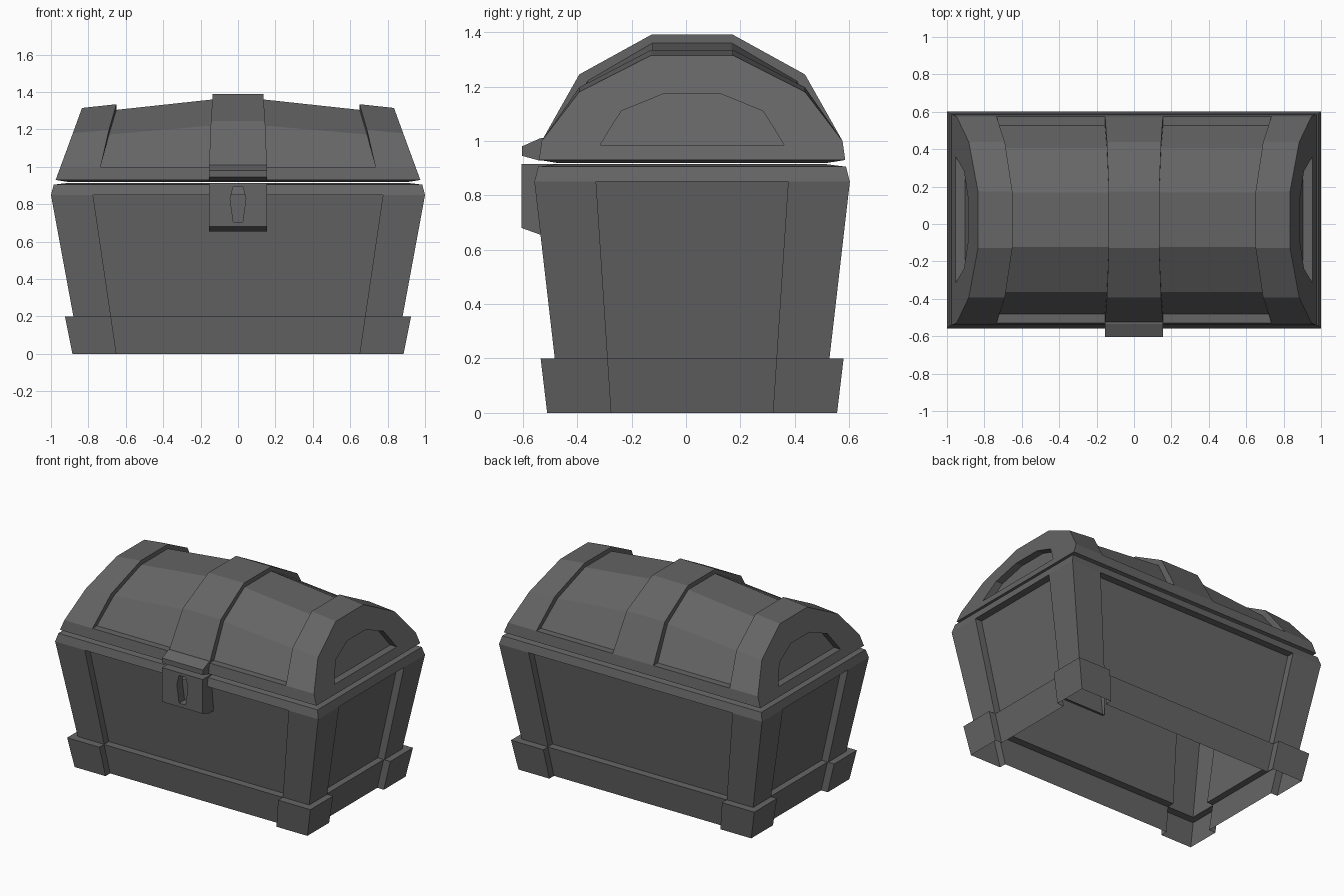
import bpy, bmesh
from mathutils import Vector

if "Cube" in bpy.data.objects:
    bpy.data.objects.remove(bpy.data.objects["Cube"], do_unlink=True)

grey = bpy.data.materials.new("dark_grey")
grey.use_nodes = True
COLOR = (0.13, 0.13, 0.13, 1)
grey.diffuse_color = COLOR
grey.node_tree.nodes["Principled BSDF"].inputs["Base Color"].default_value = COLOR

MID_Y = 0.0225  # the chest sits slightly back because the lock sticks out
DEPTH = 0.05    # depth of the recessed panels


def strip(bm, a, b):
    """Quads between two chains of points."""
    for i in range(len(a) - 1):
        pts = []
        for p in (a[i], a[i + 1], b[i + 1], b[i]):
            if all((Vector(p) - Vector(q)).length > 1e-5 for q in pts):
                pts.append(p)
        if len(pts) > 2:
            bm.faces.new([bm.verts.new(p) for p in pts])


def fill(bm, pts):
    bm.faces.new([bm.verts.new(p) for p in pts])


def finish(bm, name, mirror_y=True, y=0.0, centre=(0, 0, 0.6)):
    """Weld, face outward, and mirror the part."""
    bmesh.ops.remove_doubles(bm, verts=bm.verts, dist=1e-4)
    bmesh.ops.recalc_face_normals(bm, faces=bm.faces)
    c = Vector(centre)
    far = max(bm.faces, key=lambda f: (f.calc_center_median() - c).length)
    if far.normal.dot(far.calc_center_median() - c) < 0:
        bmesh.ops.reverse_faces(bm, faces=bm.faces)
    mesh = bpy.data.meshes.new(name)
    bm.to_mesh(mesh)
    bm.free()
    mesh.materials.append(grey)
    obj = bpy.data.objects.new(name, mesh)
    obj.location.y = y
    bpy.context.collection.objects.link(obj)
    mod = obj.modifiers.new("mirror", 'MIRROR')
    mod.use_axis = (True, mirror_y, False)
    mod.use_clip = True


# Body: one quarter, lofted through stacked sections with recessed panels
def section(z, x, y, d=DEPTH):
    t = min(z, 0.85) / 0.85
    p, q = 0.65 + 0.125 * t, 0.297 + 0.056 * t
    return [(x - d, 0, z), (x - d, q, z), (x, q, z), (x, y, z),
            (p, y, z), (p, y - d, z), (0, y - d, z)]


bm = bmesh.new()
levels = [section(0, 0.885, 0.533), section(0.2, 0.925, 0.557),
          section(0.2, 0.88, 0.505), section(0.85, 1.0, 0.58),
          section(0.85, 1.0, 0.58, 0), section(0.905, 0.985, 0.566, 0),
          section(0.915, 0.9, 0.49, 0)]
for low, high in zip(levels, levels[1:]):
    strip(bm, low, high)
finish(bm, "chest_body", y=MID_Y)


# Lid: one quarter, rim - shoulder - crown chains at each station
def chain(xs, ys=(0.563, 0.553, 0.415, 0.15), sink=0.0):
    xr, x1, x2, x3 = xs
    crown = 1.405 - 0.108 * x3 - sink
    zs = (0.93, 1.0, 1.257 - 0.087 * x2 - sink * 0.8, crown)
    return [(x, y, z) for x, y, z in zip(xs, ys, zs)] + [(x3, 0, crown)]


def end_point(y, z, inset=0.0):
    return (0.975 - 0.368 * (z - 0.93) - inset, y, z)


bm = bmesh.new()
INNER_Y = (0.515, 0.505, 0.385, 0.145)
TRIM, STRAP = (0.75, 0.735, 0.69, 0.65), (0.155, 0.155, 0.145, 0.135)
end = chain((0.975, 0.949, 0.883, 0.834))
trim, strap = chain(TRIM), chain(STRAP)
trim_in, strap_in = chain(TRIM, INNER_Y, 0.03), chain(STRAP, INNER_Y, 0.03)
strip(bm, end, trim)                                   # end band
strip(bm, strap, [(0, p[1], p[2]) for p in strap])     # centre strap
strip(bm, trim[:2], strap[:2])                         # rim
strip(bm, trim_in[1:], strap_in[1:])                   # sunken panel
strip(bm, trim[1:], trim_in[1:])
strip(bm, strap[1:], strap_in[1:])
strip(bm, [trim[1], strap[1]], [trim_in[1], strap_in[1]])
# underside lip
strip(bm, [(0.975, 0, 0.93), end[0], trim[0], strap[0], (0, 0.563, 0.93)],
      [(0.9, 0, 0.918), (0.9, 0.49, 0.918), (0.75, 0.49, 0.918),
       (0.155, 0.49, 0.918), (0, 0.49, 0.918)])
# slanted end face with sunken arch
arch = [(0, 0.985), (0.338, 0.985), (0.3, 1.0475), (0.26, 1.11), (0.1, 1.175), (0, 1.175)]
edge = [end_point(y, z) for y, z in arch]
floor = [end_point(y, z, DEPTH) for y, z in arch]
strip(bm, [(0.975, 0, 0.93)] + end, edge)
strip(bm, edge, floor)
fill(bm, floor)
finish(bm, "lid", y=MID_Y, centre=(0, 0, 0.95))


# Lock and hasp: half profiles (y, z) spread across the width, mirrored in x
def prism(bm, profile, w):
    strip(bm, [(0, y, z) for y, z in profile], [(w, y, z) for y, z in profile])
    fill(bm, [(w, y, z) for y, z in profile])


W = 0.155
bm = bmesh.new()
prism(bm, [(-0.5, 1.01), (-0.535, 1.01), (-0.603, 0.98), (-0.603, 0.945),
           (-0.54, 0.928), (-0.5, 0.928)], W)
finish(bm, "hasp", mirror_y=False, centre=(0, -0.5, 0.97))

bm = bmesh.new()
FRONT, BACK = -0.605, -0.47
strip(bm, [(0, BACK, 0.915), (W, BACK, 0.915), (W, BACK, 0.8), (W, BACK, 0.655), (0, BACK, 0.655)],
      [(0, -0.535, 0.915), (W, -0.535, 0.915), (W, -0.535, 0.8), (W, -0.535, 0.655), (0, -0.535, 0.655)])
plate = [(0, FRONT, 0.915), (W, FRONT, 0.915), (W, FRONT, 0.8), (W, FRONT, 0.68), (0, FRONT, 0.68)]
strip(bm, [(0, -0.535, 0.915), (W, -0.535, 0.915), (W, -0.535, 0.8), (W, -0.535, 0.655), (0, -0.535, 0.655)],
      plate)
# keyhole
key = [(0, 0.895), (0.025, 0.895), (0.042, 0.83), (0.025, 0.705), (0, 0.705)]
rim = [(x, FRONT, z) for x, z in key]
pit = [(x, FRONT + 0.06, z) for x, z in key]
strip(bm, plate, rim)
strip(bm, rim, pit)
fill(bm, pit)
finish(bm, "lock", mirror_y=False, centre=(0, -0.5, 0.8))
